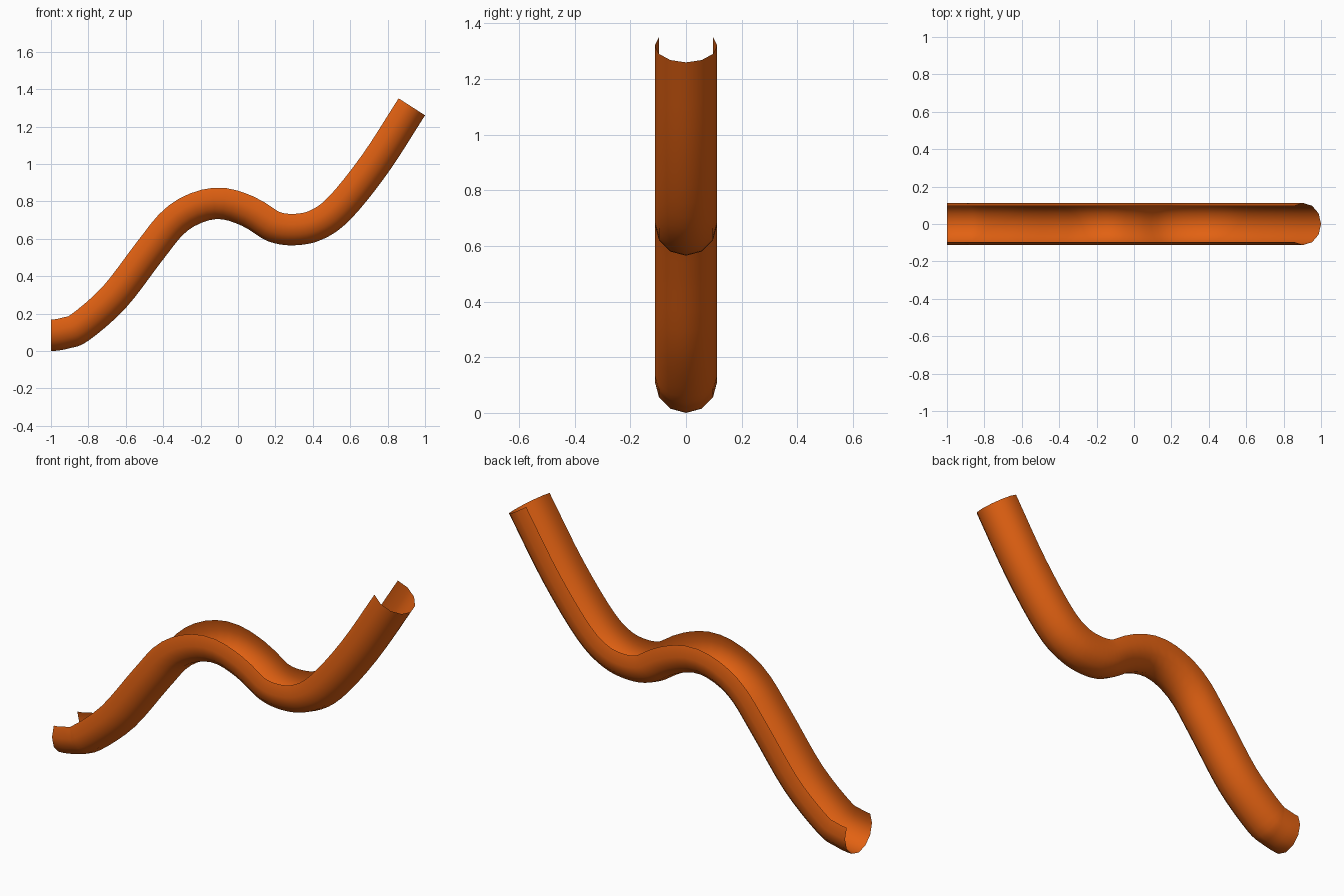
import bpy, bmesh, math
from mathutils import Vector

cube = bpy.data.objects.get("Cube")
if cube:
    bpy.data.objects.remove(cube, do_unlink=True)

RADIUS = 0.112
STEPS = 4      # subdivisions between path points

# Underside path of the chute in the x-z plane
path = [Vector((x, 0, z)) for x, z in (
    (-1, 0.0), (-0.9, 0.015), (-0.8, 0.055), (-0.6, 0.23), (-0.4, 0.49),
    (-0.27, 0.643), (-0.12, 0.705), (0.02, 0.67), (0.16, 0.587),
    (0.3, 0.565), (0.45, 0.596), (0.6, 0.702), (0.8, 0.95), (1, 1.26))]


def path_tangents(points):
    """Tangents along the path, with set directions at both ends."""
    inner = [(c - a) / 2 for a, c in zip(points, points[2:])]
    first = Vector((0.1, 0, 0))
    last = Vector((math.cos(1), 0, math.sin(1))) * (points[-1] - points[-2]).length
    return [first] + inner + [last]


def sample(points):
    """Smooth path as (position, direction) pairs."""
    tangents = path_tangents(points)
    result = []
    for i in range(len(points) - 1):
        p, q, m, n = points[i], points[i + 1], tangents[i], tangents[i + 1]
        for k in range(STEPS):
            t = k / STEPS
            pos = (p * (2*t**3 - 3*t**2 + 1) + m * (t**3 - 2*t**2 + t)
                   + q * (3*t**2 - 2*t**3) + n * (t**3 - t**2))
            d = (p * (6*t*t - 6*t) + m * (3*t*t - 4*t + 1)
                 + q * (6*t - 6*t*t) + n * (3*t*t - 2*t))
            result.append((pos, d.normalized()))
    result.append((points[-1], tangents[-1].normalized()))
    return result


# Open-topped section: two thirds of a twelve-sided circle
angles = [math.radians(a) for a in range(-120, 121, 30)]

bm = bmesh.new()
rings = []
for pos, d in sample(path):
    up = Vector((-d.z, 0, d.x))
    rings.append([bm.verts.new(pos + up * RADIUS * (1 - math.cos(a))
                               + Vector((0, RADIUS * math.sin(a), 0)))
                  for a in angles])
for r, s in zip(rings, rings[1:]):
    for j in range(len(angles) - 1):
        bm.faces.new((r[j], r[j + 1], s[j + 1], s[j]))

# Faces point away from the channel
bm.normal_update()
if rings[0][4].normal.z > 0:
    bmesh.ops.reverse_faces(bm, faces=bm.faces[:])
for f in bm.faces:
    f.smooth = True

mesh = bpy.data.meshes.new("slide_chute")
bm.to_mesh(mesh)
bm.free()
chute = bpy.data.objects.new("slide_chute", mesh)
bpy.context.collection.objects.link(chute)

# Orange plastic
color = (0.76, 0.12, 0.006, 1)
mat = bpy.data.materials.new("orange")
mat.use_nodes = True
mat.diffuse_color = color
mat.node_tree.nodes["Principled BSDF"].inputs["Base Color"].default_value = color
mesh.materials.append(mat)
